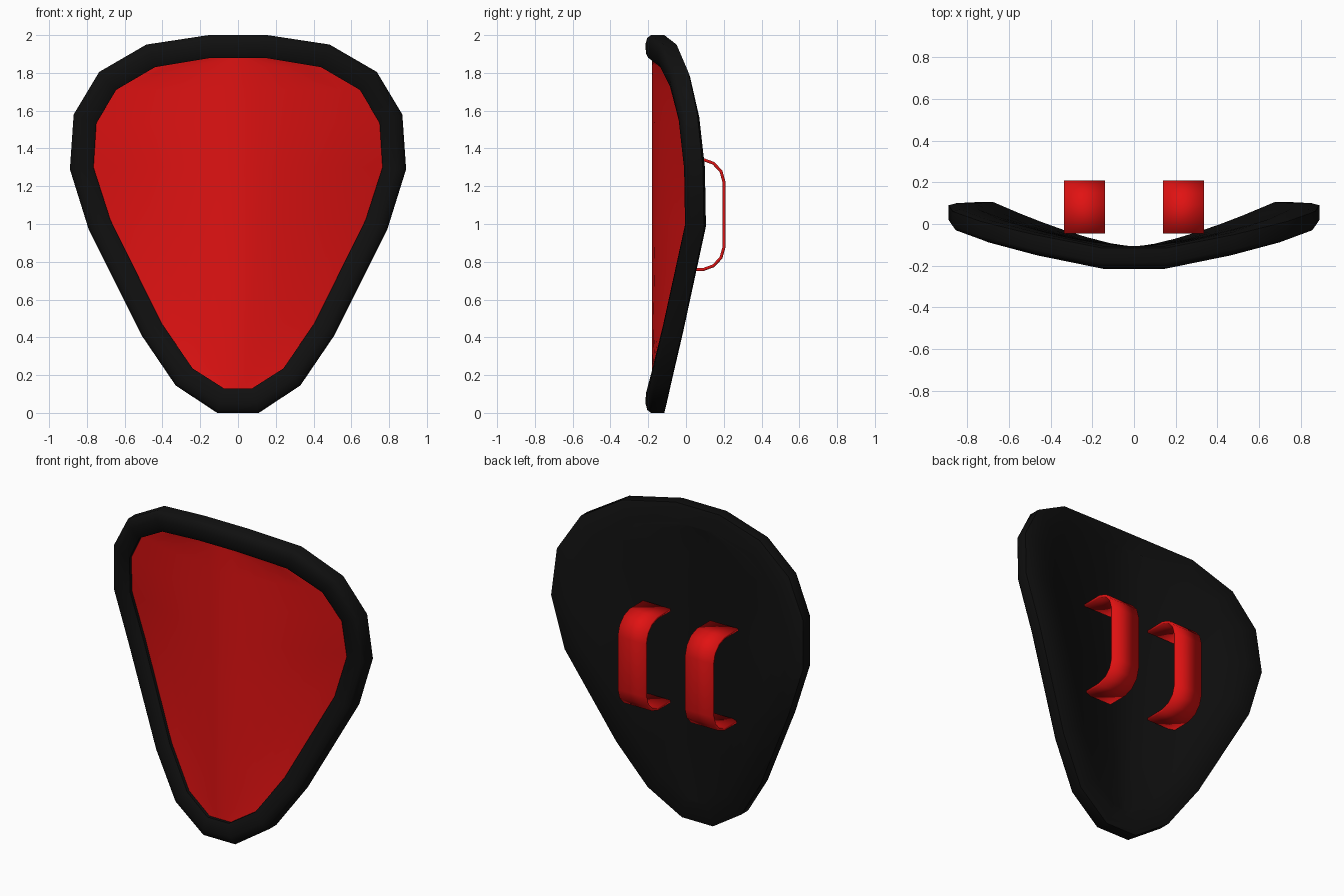
import bpy, bmesh, math

if "Cube" in bpy.data.objects:
    bpy.data.objects.remove(bpy.data.objects["Cube"])

# Right half of the rim, bottom to top: outer x, outer z, inner x, inner z, back y
HALF = [
    (0.11, 0.00, 0.075, 0.13, -0.105), (0.33, 0.145, 0.24, 0.235, -0.075),
    (0.51, 0.41, 0.405, 0.475, -0.015), (0.79, 0.97, 0.675, 1.02, 0.105),
    (0.89, 1.29, 0.765, 1.30, 0.10), (0.87, 1.58, 0.75, 1.535, 0.07),
    (0.735, 1.805, 0.645, 1.71, 0.022), (0.485, 1.95, 0.44, 1.83, -0.04),
    (0.155, 2.00, 0.14, 1.88, -0.105)]
RING = HALF + [(-a, b, -c, d, y) for a, b, c, d, y in reversed(HALF)]
COLS = 12


def material(name, color):
    m = bpy.data.materials.new(name)
    m.diffuse_color = (*color, 1)
    m.use_nodes = True
    m.node_tree.nodes["Principled BSDF"].inputs["Base Color"].default_value = m.diffuse_color
    return m


black = material("black", (0.005, 0.005, 0.005))
red = material("red", (0.75, 0.006, 0.006))


def finish(bm, name, mat, angle):
    bmesh.ops.remove_doubles(bm, verts=bm.verts, dist=1e-4)
    bmesh.ops.recalc_face_normals(bm, faces=bm.faces)
    me = bpy.data.meshes.new(name)
    bm.to_mesh(me)
    bm.free()
    me.materials.append(mat)
    ob = bpy.data.objects.new(name, me)
    bpy.context.collection.objects.link(ob)
    bpy.ops.object.select_all(action='DESELECT')
    ob.select_set(True)
    bpy.context.view_layer.objects.active = ob
    bpy.ops.object.shade_smooth_by_angle(angle=math.radians(angle))
    return ob


def bridge(bm, rows, closed):
    for a, b in zip(rows, rows[1:]):
        n = len(a)
        for i in range(n if closed else n - 1):
            j = (i + 1) % n
            bm.faces.new((a[i], a[j], b[j], b[i]))


def rim_loop(bm, t, dy):
    # t: 0 at the outer outline, 1 at the inner outline; dy: offset from back
    return [bm.verts.new((a + (c - a) * t, y + dy, b + (d - b) * t))
            for a, b, c, d, y in RING]


def curved_sheet(bm, dy, centre_y):
    # Sheet spanning the inner outline, bowed forward along the middle
    rows = []
    for a, b, x, z, y in HALF:
        row = []
        for i in range(COLS + 1):
            t = 2 * i / COLS - 1
            edge = y + dy
            row.append(bm.verts.new(
                (x * t, centre_y + (edge - centre_y) * abs(t) ** 1.4, z)))
        rows.append(row)
    bridge(bm, rows, False)
    # Tie the subdivided end rows to the straight rim edges
    for row in (rows[0], rows[-1]):
        for v in row[1:-1]:
            v.co.y = row[0].co.y


# Black rim and back plate
bm = bmesh.new()
profile = [(1, 0), (0.3, 0.0), (0, -0.01), (0, -0.08), (0.12, -0.1),
           (0.4, -0.11), (0.8, -0.107), (1, -0.095), (1, -0.055)]
bridge(bm, [rim_loop(bm, t, dy) for t, dy in profile], True)
curved_sheet(bm, 0, -0.11)
finish(bm, "shield_rim_and_back", black, 60)

# Red front panel, slightly recessed inside the rim
bm = bmesh.new()
curved_sheet(bm, -0.075, -0.18)
finish(bm, "front_panel", red, 60)

# Two strap handles: a rounded C profile extruded sideways
path = [(-0.045, 1.35), (0.09, 1.35), (0.15, 1.328), (0.192, 1.283),
        (0.21, 1.22), (0.21, 0.88), (0.192, 0.817), (0.15, 0.772),
        (0.09, 0.75), (-0.045, 0.75)]
for side, name in ((1, "right_handle"), (-1, "left_handle")):
    bm = bmesh.new()
    bridge(bm, [[bm.verts.new((side * x, y, z)) for y, z in path]
                for x in (0.14, 0.335)], False)
    ob = finish(bm, name, red, 40)
    me = ob.data
    # Thickness grows toward the inside of the C
    middle = me.polygons[4]
    outward = 1 if middle.normal.y > 0 else -1
    mod = ob.modifiers.new("thickness", 'SOLIDIFY')
    mod.thickness = 0.016
    mod.offset = -outward
